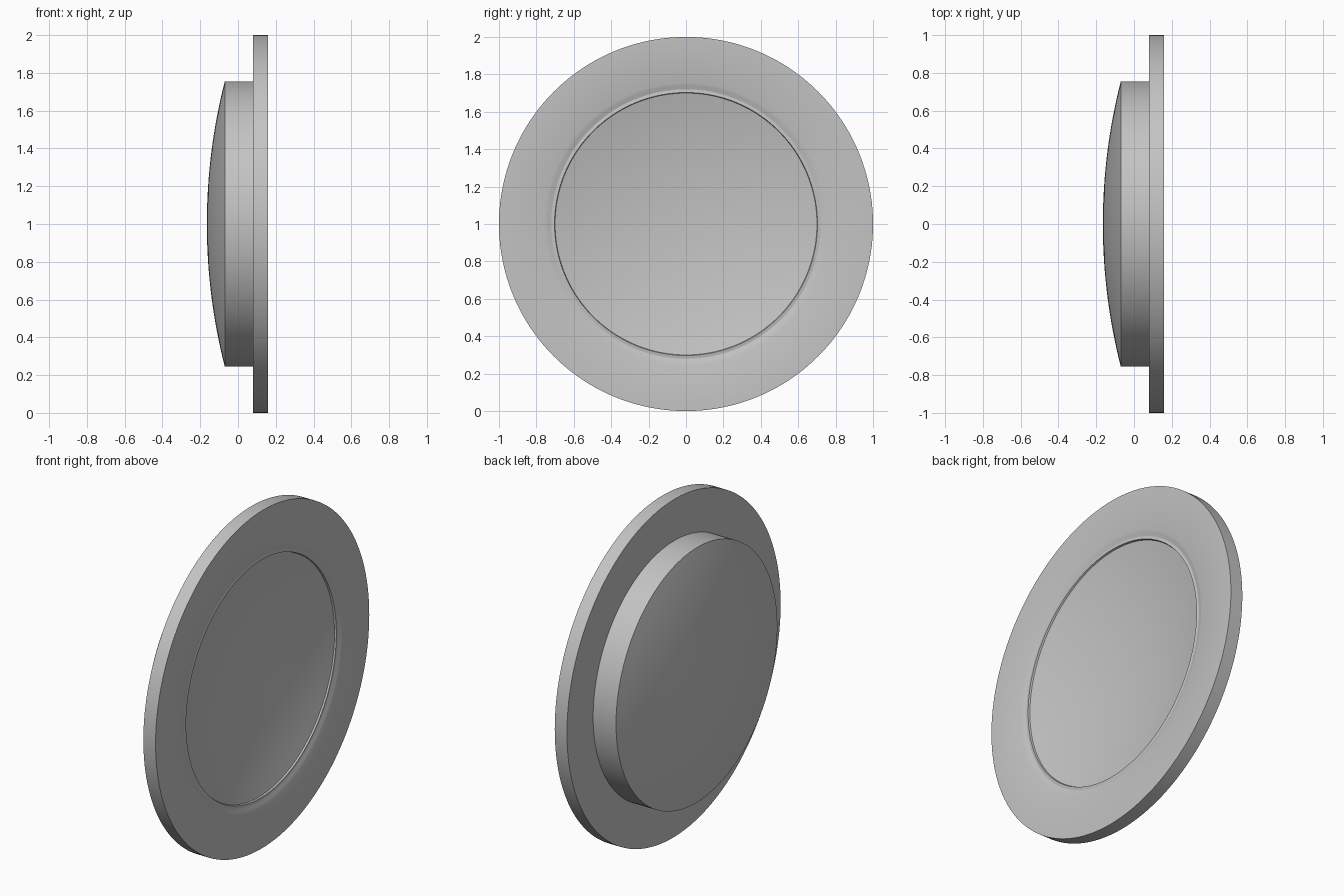
import bpy, bmesh, math
from mathutils import Vector

cube = bpy.data.objects.get("Cube")
if cube:
    bpy.data.objects.remove(cube, do_unlink=True)

SEGMENTS = 160
CENTRE = Vector((0, 0, 1))


def make_material(name, rgb):
    mat = bpy.data.materials.new(name)
    mat.use_nodes = True
    colour = (*rgb, 1)
    mat.diffuse_color = colour
    mat.node_tree.nodes["Principled BSDF"].inputs["Base Color"].default_value = colour
    return mat


def cap(x_edge, x_pole, radius, steps=16):
    """Spherical cap profile as (x, r) points, from the pole out to the edge."""
    sag = x_edge - x_pole
    sphere = (radius ** 2 + sag ** 2) / (2 * sag)
    half = math.asin(radius / sphere)
    return [(x_pole + sphere * (1 - math.cos(half * i / steps)),
             sphere * math.sin(half * i / steps)) for i in range(steps + 1)]


def lathe(name, profile, mat):
    """Spin an (x, r) profile about the x axis."""
    bm = bmesh.new()
    verts = [bm.verts.new(CENTRE + Vector((x, 0, r))) for x, r in profile]
    edges = [bm.edges.new(pair) for pair in zip(verts, verts[1:])]
    bmesh.ops.spin(bm, geom=verts + edges, cent=CENTRE, axis=(1, 0, 0),
                   angle=math.tau, steps=SEGMENTS, use_duplicate=False)
    bmesh.ops.remove_doubles(bm, verts=bm.verts, dist=1e-5)
    bmesh.ops.recalc_face_normals(bm, faces=bm.faces)
    mesh = bpy.data.meshes.new(name)
    bm.to_mesh(mesh)
    bm.free()
    mesh.materials.append(mat)
    obj = bpy.data.objects.new(name, mesh)
    bpy.context.collection.objects.link(obj)
    bpy.ops.object.select_all(action="DESELECT")
    obj.select_set(True)
    bpy.context.view_layer.objects.active = obj
    bpy.ops.object.shade_smooth_by_angle(angle=math.radians(25))
    return obj


grey = make_material("light grey", (0.55, 0.55, 0.55))

# Domed back, straight barrel and wide flange
dome = cap(-0.07, -0.165, 0.755)
flange = [(0.08, 0.755), (0.08, 1.0), (0.16, 1.0), (0.16, 0.755)]
# Shallow groove inside the flange, with a small step down to the dish
groove = [(0.155, 0.74), (0.149, 0.72), (0.152, 0.703)]
# Concave dish
dish = cap(0.142, 0.058, 0.70)

lathe("flanged_dish", dome + flange + groove + dish[::-1], grey)
